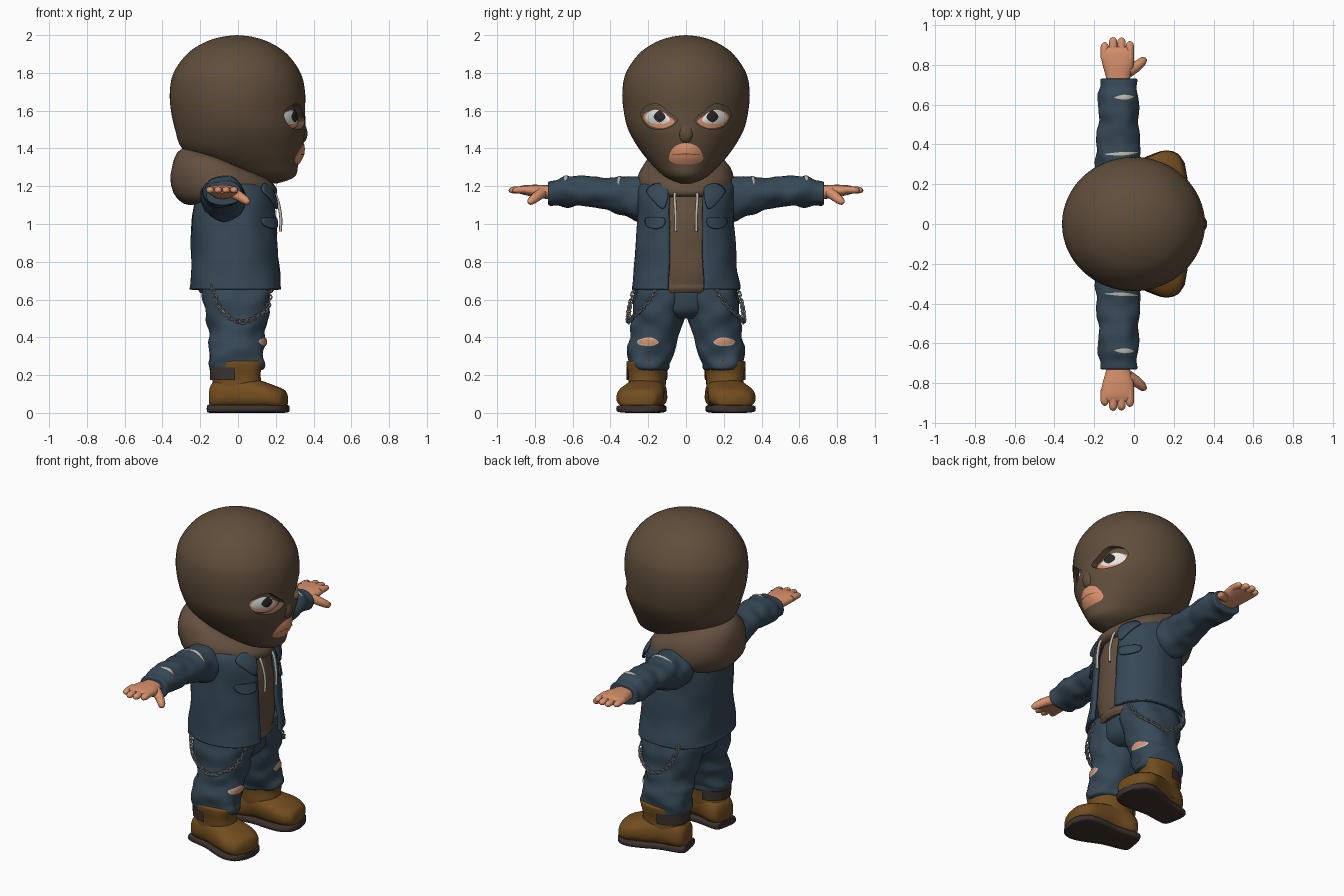
import bpy, bmesh, math
from mathutils import Vector, noise
from mathutils.bvhtree import BVHTree

if "Cube" in bpy.data.objects:
    bpy.data.objects.remove(bpy.data.objects["Cube"])


def material(name, *rgb):
    m = bpy.data.materials.new(name)
    m.use_nodes = True
    m.diffuse_color = (*rgb, 1)
    m.node_tree.nodes["Principled BSDF"].inputs["Base Color"].default_value = (*rgb, 1)
    return m


MASK = material("mask brown", .115, .075, .044)
HOOD = material("hoodie brown", .125, .08, .05)
DENIM = material("dark denim", .037, .065, .093)
BOOT = material("boot leather", .17, .075, .014)
SKIN = material("skin", .68, .28, .15)
DARK = material("dark sole", .045, .032, .027)
METAL = material("chain metal", .28, .29, .30)
WHITE = material("eye white", .8, .8, .77)
IRIS = material("iris", .025, .02, .022)
THREAD = material("pale thread", .52, .48, .42)


def catmull(pts, k, closed=False):
    """Smooth a short list of points, k steps per span."""
    n, out = len(pts), []
    at = (lambda i: Vector(pts[i % n])) if closed else (lambda i: Vector(pts[min(max(i, 0), n - 1)]))
    for i in range(n if closed else n - 1):
        a, b, c, d = (at(i + j) for j in (-1, 0, 1, 2))
        for j in range(k):
            t = j / k
            out.append(b + (c - a) * t / 2 + (2 * a - 5 * b + 4 * c - d) * t * t / 2
                       + (3 * b - a - 3 * c + d) * t ** 3 / 2)
    return out if closed else out + [at(n - 1)]


def finish(ob):
    bpy.ops.object.select_all(action='DESELECT')
    ob.select_set(True)
    bpy.context.view_layer.objects.active = ob
    bpy.ops.object.shade_smooth_by_angle(angle=math.radians(50))
    return ob


def mesh_object(name, verts, faces, mat, closed=True):
    me = bpy.data.meshes.new(name)
    me.from_pydata(verts, [], faces)
    bm = bmesh.new()
    bm.from_mesh(me)
    bmesh.ops.remove_doubles(bm, verts=bm.verts, dist=1e-5)
    if closed:
        bmesh.ops.recalc_face_normals(bm, faces=bm.faces)
    bm.to_mesh(me)
    bm.free()
    me.materials.append(mat)
    ob = bpy.data.objects.new(name, me)
    bpy.context.collection.objects.link(ob)
    return finish(ob)


def grid_faces(rows, n, wrap=True, loop=False):
    return [(i * n + j, i * n + (j + 1) % n, (i + 1) % rows * n + (j + 1) % n, (i + 1) % rows * n + j)
            for i in range(rows if loop else rows - 1) for j in range(n if wrap else n - 1)]


def loft(name, secs, mat, axis="z", n=32, k=4, power=2, arc=None, wrinkle=0, freq=9):
    """Skin sections (position, centre 1, centre 2, radius 1, radius 2) along an axis."""
    rings, verts = catmull(secs, k), []
    sup = lambda v: math.copysign(abs(v) ** (2 / power), v)
    for t, c1, c2, r1, r2 in rings:
        for j in range(n):
            a = arc[0] + (arc[1] - arc[0]) * j / (n - 1) if arc else math.tau * j / n
            u, v = c1 + max(r1, 0) * sup(math.cos(a)), c2 + max(r2, 0) * sup(math.sin(a))
            p = Vector({"z": (u, v, t), "y": (u, t, v), "x": (t, u, v)}[axis])
            c = Vector({"z": (c1, c2, t), "y": (c1, t, c2), "x": (t, c1, c2)}[axis])
            if wrinkle:
                p += (p - c).normalized() * wrinkle * noise.noise(p * freq)
            verts.append(p)
    faces = grid_faces(len(rings), n, not arc)
    if not arc:
        faces += [tuple(range(n)), tuple(range(len(verts) - n, len(verts)))]
    return mesh_object(name, verts, faces, mat, not arc)


def surface(ob):
    return BVHTree.FromPolygons([v.co.copy() for v in ob.data.vertices],
                                [tuple(p.vertices) for p in ob.data.polygons])


def patch(name, outline, tree, mat, off=.004, bulge=0, axis="x", back=None, k=4):
    """Thin plate that follows a surface; with a back depth it is a closed cutter."""
    pts = [Vector((p[0], p[1])) for p in catmull([(*p, 0) for p in outline], k, True)]
    mid, n, steps = sum(pts, Vector((0, 0))) / len(pts), len(pts), 6

    def sheet(depth):
        out = []
        for i in range(steps + 1):
            for p in pts:
                q = mid + (p - mid) * i / steps
                o, d = ((3, *q), (-1, 0, 0)) if axis == "x" else ((*q, 3), (0, 0, -1))
                hit = tree.ray_cast(Vector(o), Vector(d))[0]
                out.append(hit - Vector(d) * (depth + bulge * (1 - (i / steps) ** 2)))
        return out
    verts, faces = sheet(off), grid_faces(steps + 1, n)
    if back is not None:
        m = len(verts)
        verts += sheet(back)
        faces += [tuple(i + m for i in reversed(f)) for f in faces]
        faces += [(m - n + j, m - n + (j + 1) % n, 2 * m - n + (j + 1) % n, 2 * m - n + j) for j in range(n)]
    return mesh_object(name, verts, faces, mat, back is not None)


def cord(name, paths, r, mat, cyclic=False, taper=None):
    cu = bpy.data.curves.new(name, 'CURVE')
    cu.dimensions, cu.bevel_depth, cu.bevel_resolution, cu.use_fill_caps = '3D', r, 2, True
    for path in paths:
        s = cu.splines.new('POLY')
        s.points.add(len(path) - 1)
        s.use_cyclic_u = cyclic
        for i, p in enumerate(path):
            s.points[i].co = (*p, 1)
            s.points[i].radius = taper[i] if taper else 1
    cu.materials.append(mat)
    ob = bpy.data.objects.new(name, cu)
    bpy.context.collection.objects.link(ob)
    finish_select = bpy.context.view_layer.objects
    bpy.ops.object.select_all(action='DESELECT')
    ob.select_set(True)
    finish_select.active = ob
    bpy.ops.object.convert(target='MESH')
    return finish(bpy.context.object)


def mirror(ob):
    """Copy a left part to the right side."""
    me = ob.data.copy()
    for v in me.vertices:
        v.co.y *= -1
    me.flip_normals()
    c = bpy.data.objects.new(ob.name.replace("left", "right"), me)
    bpy.context.collection.objects.link(c)
    for m in ob.modifiers:
        if m.type == 'SOLIDIFY':
            c.modifiers.new("thickness", 'SOLIDIFY').thickness = m.thickness


# Masked head
head = loft("masked_head", [
    (1.215, .17, 0, .04, .03), (1.25, .14, 0, .16, .11), (1.32, .07, 0, .25, .185),
    (1.40, .022, 0, .318, .25), (1.5, .012, 0, .345, .306), (1.6, 0, 0, .355, .33),
    (1.7, -.003, 0, .358, .337), (1.8, -.005, 0, .336, .318), (1.9, -.005, 0, .265, .25),
    (1.96, -.005, 0, .175, .165), (1.99, -.005, 0, .085, .08), (2.0, -.005, 0, 0, 0)], MASK, n=64, k=5)
face = surface(head)
loft("masked_nose", [(1.42, .33, 0, 0, 0), (1.44, .332, 0, .025, .03), (1.48, .335, 0, .033, .04),
                     (1.53, .33, 0, .024, .03), (1.58, .32, 0, 0, 0)], MASK)

# Eye openings are recessed into the mask
eye_hole = [(.045, 1.545), (.09, 1.59), (.15, 1.635), (.215, 1.62), (.238, 1.575), (.20, 1.515), (.12, 1.503)]
for s in (1, -1):
    cutter = patch("eye_cutter", [(s * y, z) for y, z in eye_hole], face, MASK, .06, back=-.035)
    cutter.hide_render = True
    mod = head.modifiers.new("eye_hole", 'BOOLEAN')
    mod.object, mod.operation, mod.solver = cutter, 'DIFFERENCE', 'EXACT'
    bpy.context.view_layer.objects.active = head
    bpy.ops.object.modifier_apply(modifier=mod.name)
    bpy.data.objects.remove(cutter)
finish(head)
left = [
    patch("left_eyelid", [(.06, 1.54), (.10, 1.575), (.15, 1.60), (.21, 1.59), (.225, 1.56), (.19, 1.52),
                          (.12, 1.508)], face, SKIN, -.031),
    patch("left_eye", [(.085, 1.55), (.11, 1.585), (.16, 1.605), (.20, 1.59), (.215, 1.56), (.18, 1.532),
                       (.12, 1.53)], face, WHITE, -.028, .008),
    patch("left_iris", [(.108, 1.567), (.14, 1.602), (.172, 1.567), (.14, 1.538)], face, IRIS, -.02, .005)]

# Lips in the mouth opening
patch("lips", [(-.09, 1.345), (-.07, 1.40), (-.025, 1.425), (.025, 1.425), (.07, 1.40), (.09, 1.345),
               (.05, 1.318), (-.05, 1.318)], face, SKIN, .003, .014)
patch("lip_line", [(-.075, 1.366), (0, 1.373), (.075, 1.366), (0, 1.367)], face, BOOT, .018)

# Hoodie, hem, neck and draped hood
loft("neck", [(1.15, -.04, 0, .13, .13), (1.3, -.03, 0, .14, .14), (1.4, -.03, 0, .15, .15)], DARK)
loft("hoodie_body", [(.68, -.01, 0, .205, .21), (.8, -.01, 0, .215, .22), (1.0, -.01, 0, .21, .22),
                     (1.15, -.01, 0, .185, .19), (1.27, -.02, 0, .15, .14)], HOOD, wrinkle=.01)
loft("hoodie_hem", [(.635, -.01, 0, .19, .205), (.66, -.01, 0, .205, .21), (.69, -.01, 0, .20, .20)], HOOD)
hood, rows, cols = [], 48, 20
for i in range(rows):
    a = math.tau * i / rows
    b = (1 - math.cos(a)) / 2
    out = Vector((math.cos(a), math.sin(a), 0))
    c = Vector((-.055 + .205 * math.cos(a), .18 * math.sin(a), 1.195 + .06 * b))
    for j in range(cols):
        t = math.tau * j / cols
        p = c + out * (.05 + .05 * b) * math.cos(t) + Vector((0, 0, (.05 + .105 * b) * math.sin(t)))
        p -= out * .02 * math.sin(t) * (1 - b)
        hood.append(p + out * .014 * noise.noise(p * 8))
mesh_object("hood", hood, grid_faces(rows, cols, loop=True), HOOD)
left.append(cord("left_drawstring", [catmull([(.15, .05, 1.2), (.20, .06, 1.15), (.225, .055, 1.05),
                                              (.225, .055, .96)], 5)], .008, THREAD))

# Open denim jacket
jacket = loft("jacket", [
    (.655, -.01, 0, .25, .285), (.69, -.01, 0, .245, .282), (.8, -.01, 0, .238, .27), (1.0, -.02, 0, .226, .258),
    (1.12, -.02, 0, .215, .262), (1.2, -.03, 0, .19, .25), (1.25, -.04, 0, .15, .19),
    (1.28, -.05, 0, .1, .12)], DENIM, n=64, k=5, power=2.4, arc=(.28, math.tau - .28), wrinkle=.014, freq=7)
jacket_tree = surface(jacket)
jacket.modifiers.new("thickness", 'SOLIDIFY').thickness = .018
for name, shape, off in (
        ("left_collar", [(.10, 1.20), (.16, 1.215), (.21, 1.18), (.18, 1.13), (.125, 1.08), (.10, 1.13)], .025),
        ("left_pocket_flap", [(.115, 1.03), (.165, 1.035), (.215, 1.03), (.21, .99), (.165, .975), (.12, .99)], .016)):
    flap = patch(name, shape, jacket_tree, DENIM, off)
    flap.modifiers.new("thickness", 'SOLIDIFY').thickness = .009
    left.append(flap)

# Sleeve and cuff
sleeve = loft("left_sleeve", [
    (.16, -.06, 1.13, .12, .10), (.25, -.075, 1.135, .125, .115), (.33, -.08, 1.145, .112, .10),
    (.42, -.08, 1.16, .105, .085), (.52, -.08, 1.172, .10, .078), (.62, -.08, 1.17, .10, .08),
    (.68, -.08, 1.165, .092, .066), (.725, -.08, 1.162, .095, .064), (.73, -.08, 1.162, .08, .05)],
    DENIM, "y", k=6, wrinkle=.016, freq=13)
arm = surface(sleeve)
left += [sleeve,
         patch("left_sleeve_tear", [(-.10, .635), (-.05, .65), (0, .64), (-.04, .625)], arm, THREAD, axis="z"),
         patch("left_shoulder_tear", [(-.15, .35), (-.06, .362), (.02, .36), (-.05, .345)], arm, THREAD, axis="z")]

# Hand, palm down
left.append(loft("left_palm", [
    (.70, -.08, 1.168, .055, .036), (.75, -.08, 1.17, .064, .036), (.80, -.08, 1.175, .078, .033),
    (.86, -.085, 1.18, .083, .025), (.89, -.085, 1.18, .07, .016)], SKIN, "y", power=2.3))
for i, tip in enumerate((.915, .94, .938, .92)):
    x = -.147 + .042 * i
    left.append(loft(f"left_finger_{i + 1}", [
        (.83, x, 1.182, .02, .019), (tip - .03, x, 1.18, .021, .018), (tip - .008, x, 1.178, .014, .012),
        (tip, x, 1.177, 0, 0)], SKIN, "y", n=14))
left.append(cord("left_thumb", [catmull([(-.03, .765, 1.165), (.01, .79, 1.145), (.04, .815, 1.125),
                                         (.052, .83, 1.115), (.055, .835, 1.112)], 1)], .027, SKIN,
                 taper=[1.1, 1, .85, .6, .2]))

# Trousers, knee rips and hanging chain
loft("trouser_seat", [(.50, -.01, 0, .10, .08), (.54, -.01, 0, .155, .16), (.62, -.01, 0, .175, .22),
                      (.70, -.01, 0, .18, .23)], DENIM, power=2.3, wrinkle=.01)
leg = loft("left_trouser_leg", [
    (.70, -.01, .13, .17, .13), (.6, -.005, .135, .178, .137), (.5, -.005, .148, .165, .138),
    (.42, 0, .165, .145, .125), (.37, -.005, .178, .148, .122), (.30, -.01, .193, .14, .122),
    (.26, -.01, .20, .15, .112), (.235, -.01, .20, .145, .105), (.225, -.01, .20, .12, .09)],
    DENIM, k=6, power=2.3, wrinkle=.022, freq=11)
knee = surface(leg)
left += [leg,
         patch("left_knee_fray", [(.145, .375), (.19, .40), (.255, .385), (.245, .36), (.18, .355)], knee, THREAD, .003),
         patch("left_knee_rip", [(.15, .376), (.19, .394), (.25, .382), (.24, .364), (.18, .361)], knee, SKIN, .006)]
path = catmull([(.17, .15, .66), (.16, .225, .56), (.10, .28, .51), (.02, .305, .48), (-.06, .305, .52),
                (-.11, .295, .58), (-.14, .27, .67)], 5)
links = []
for i in range(len(path) - 1):
    mid, d = (path[i] + path[i + 1]) / 2, (path[i + 1] - path[i]).normalized()
    side = d.cross(Vector((0, 1, 0))).normalized()
    if i % 2:
        side = d.cross(side)
    links.append([mid + d * .017 * math.cos(a) + side * .010 * math.sin(a)
                  for a in (math.tau * j / 10 for j in range(10))])
left.append(cord("left_chain", links, .004, METAL, cyclic=True))

# Boot, toes turned out
boot = [
    loft("left_boot_foot", [
        (-.152, 0, .08, .02, .02), (-.14, 0, .09, .07, .065), (-.09, 0, .105, .095, .085), (0, 0, .11, .10, .09),
        (.1, 0, .095, .115, .078), (.18, 0, .085, .125, .068), (.235, 0, .075, .10, .055), (.255, 0, .07, .07, .04),
        (.265, 0, .065, .02, .015)], BOOT, "x", power=2.5, wrinkle=.008),
    loft("left_boot_shaft", [(.06, -.015, 0, .125, .09), (.14, -.01, 0, .13, .098), (.2, -.01, 0, .128, .10),
                             (.25, 0, 0, .135, .103), (.272, 0, 0, .138, .10), (.275, 0, 0, .11, .08)],
         BOOT, power=2.3, wrinkle=.012),
    loft("left_boot_lining", [(.175, -.012, 0, .136, .106), (.21, -.012, 0, .137, .107), (.24, -.012, 0, .138, .108)],
         DARK, power=2.3, arc=(1.5, 4.4)),
    loft("left_boot_sole", [(-.155, 0, .022, .05, .018), (-.14, 0, .022, .085, .022), (0, 0, .022, .095, .022),
                            (.1, 0, .022, .12, .022), (.18, 0, .022, .13, .022), (.24, 0, .022, .105, .022),
                            (.268, 0, .022, .05, .018)], DARK, "x", power=4)]
turn = math.radians(10)
for ob in boot:
    for v in ob.data.vertices:
        x, y, z = v.co
        v.co = (x * math.cos(turn) - y * math.sin(turn), .21 + x * math.sin(turn) + y * math.cos(turn), z)

for ob in left + boot:
    mirror(ob)
